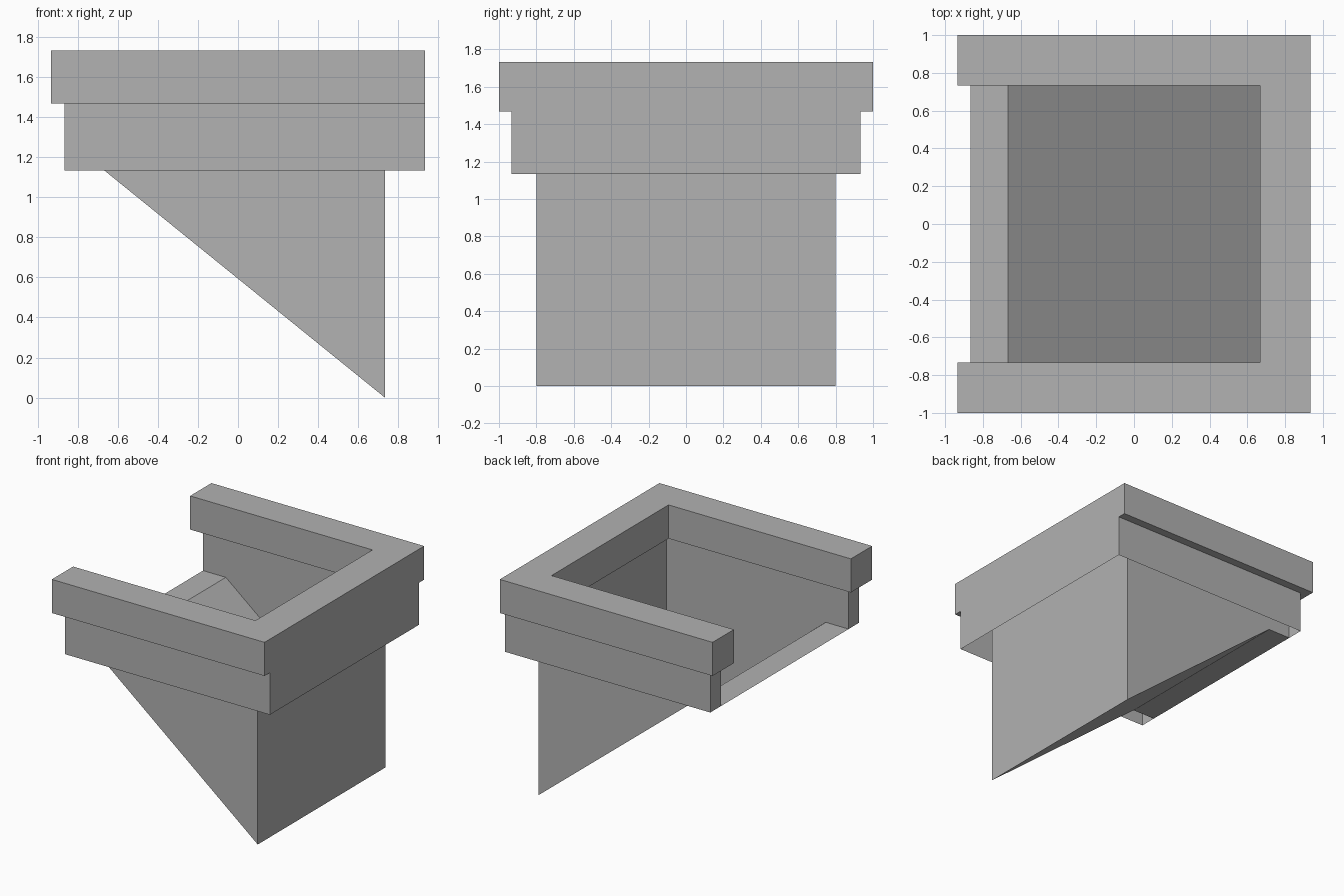
import bpy
import bmesh

cube = bpy.data.objects.get("Cube")
if cube:
    bpy.data.objects.remove(cube, do_unlink=True)

U = 1 / 15  # modelling grid step

stone = bpy.data.materials.new("plain_grey")
stone.use_nodes = True
grey = (0.445, 0.445, 0.445, 1)
stone.diffuse_color = grey
stone.node_tree.nodes["Principled BSDF"].inputs["Base Color"].default_value = grey


def finish(bm, name):
    bmesh.ops.remove_doubles(bm, verts=bm.verts, dist=1e-5)
    bmesh.ops.recalc_face_normals(bm, faces=bm.faces)
    bmesh.ops.scale(bm, vec=(U, U, U), verts=bm.verts)
    mesh = bpy.data.meshes.new(name)
    bm.to_mesh(mesh)
    bm.free()
    mesh.materials.append(stone)
    obj = bpy.data.objects.new(name, mesh)
    bpy.context.collection.objects.link(obj)


def ribbon(bm, path, offset):
    """Sweep an open path of points along an offset into flat panels."""
    verts = [bm.verts.new(p) for p in path]
    edges = [bm.edges.new(pair) for pair in zip(verts, verts[1:])]
    swept = bmesh.ops.extrude_edge_only(bm, edges=edges)["geom"]
    moved = [g for g in swept if isinstance(g, bmesh.types.BMVert)]
    bmesh.ops.translate(bm, vec=offset, verts=moved)


def mirrored(half):
    """Complete a plan path across the y axis."""
    return half + [(x, -y) for x, y in reversed(half)]


# Rim: solid U-shaped cap, open on the right-hand side
bm = bmesh.new()
plan = mirrored([(-14, 11), (-14, 15), (14, 15)]) + [(10, -11), (10, 11)]
base = bm.faces.new([bm.verts.new((x, y, 22)) for x, y in plan])
top = bmesh.ops.extrude_face_region(bm, geom=[base], use_keep_orig=True)["geom"]
bmesh.ops.translate(bm, vec=(0, 0, 4),
                    verts=[g for g in top if isinstance(g, bmesh.types.BMVert)])
finish(bm, "upper_rim")

# Band: thin outer skirt below the rim, open underneath
bm = bmesh.new()
skirt = mirrored([(-13, 12), (-13, 14), (14, 14)])
ribbon(bm, [(x, y, 17) for x, y in skirt], (0, 0, 5))
finish(bm, "lower_band")

# Hopper: ledge, sloping floor and upright wall, closed by two side panels
bm = bmesh.new()
section = [(-13, 17), (-10, 17), (11, 0), (11, 22)]
ribbon(bm, [(x, -12, z) for x, z in section], (0, 24, 0))
for y in (-12, 12):
    bm.faces.new([bm.verts.new((x, y, z)) for x, z in section + [(-13, 22)]])
finish(bm, "wedge_hopper")
